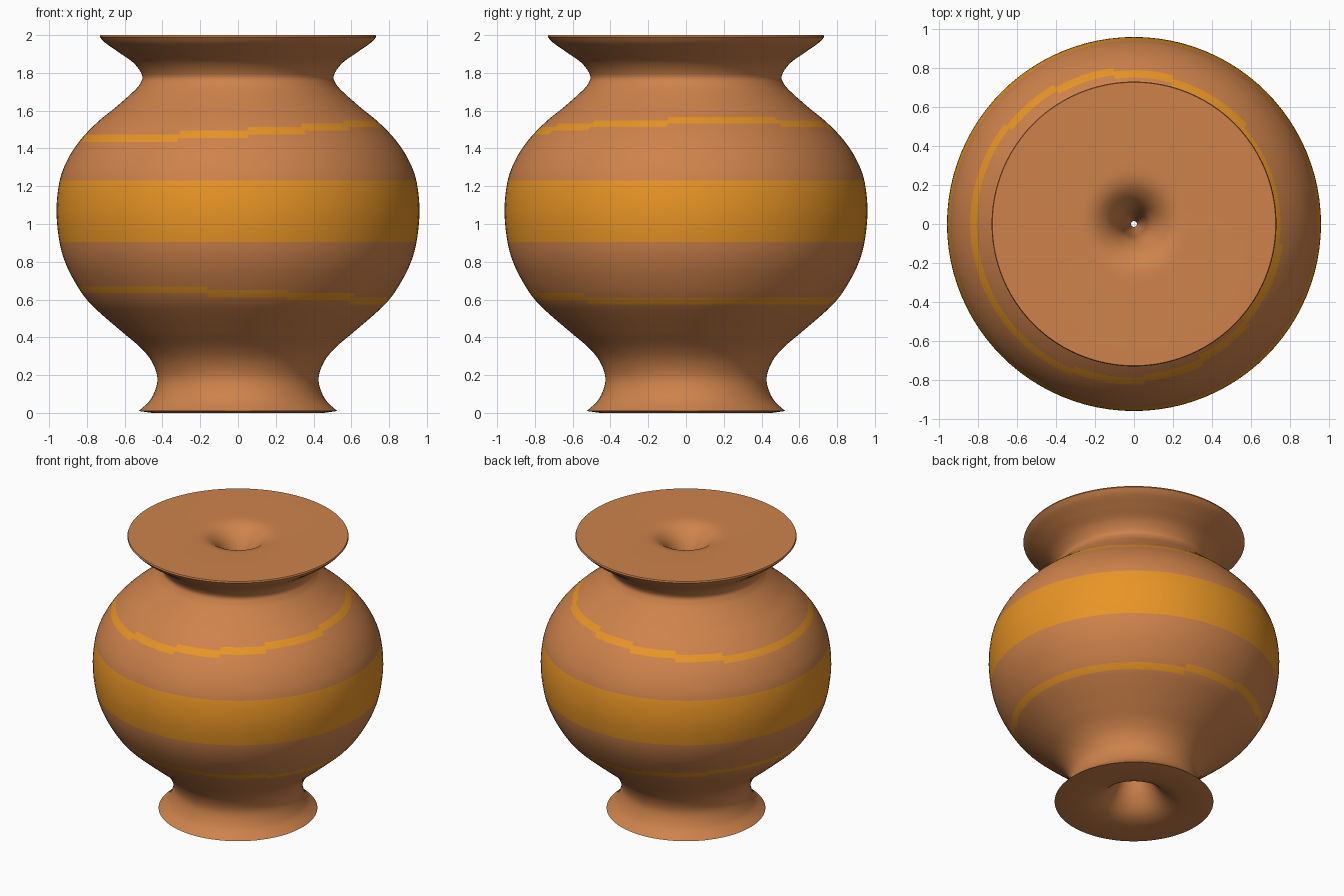
import bpy, bmesh, math

if "Cube" in bpy.data.objects:
    bpy.data.objects.remove(bpy.data.objects["Cube"])

SEGMENTS = 96
STEPS = 10

# Profile (radius, height): bottom funnel, outer wall, lip, top funnel
bore_bottom = [(0.015, 0.7), (0.05, 0.42), (0.08, 0.27), (0.135, 0.135), (0.205, 0.05), (0.29, 0.01), (0.38, 0.0)]
wall = [(0.525, 0.01), (0.46, 0.075), (0.427, 0.17), (0.45, 0.26), (0.51, 0.34),
        (0.615, 0.43), (0.72, 0.52), (0.79, 0.587), (0.85, 0.67), (0.91, 0.785), (0.945, 0.905),
        (0.961, 1.07), (0.944, 1.23), (0.9, 1.345), (0.834, 1.445), (0.743, 1.54), (0.645, 1.62),
        (0.56, 1.695), (0.52, 1.74), (0.507, 1.785), (0.55, 1.85), (0.63, 1.908),
        (0.7, 1.957), (0.732, 1.99)]
bore_top = [(0.31, 2.0), (0.24, 1.995), (0.18, 1.97), (0.12, 1.91), (0.075, 1.81), (0.055, 1.65), (0.015, 1.3)]


def smooth(points, steps):
    """Catmull-Rom curve through the points."""
    p = [points[0]] + points + [points[-1]]
    out = []
    for i in range(1, len(p) - 2):
        for s in range(steps):
            t = s / steps
            out.append(tuple(0.5 * (2 * b + (c - a) * t + (2 * a - 5 * b + 4 * c - d) * t * t
                                    + (3 * b - a - 3 * c + d) * t ** 3)
                             for a, b, c, d in zip(*p[i - 1:i + 3])))
    return out + [points[-1]]


def material(name, rgb):
    m = bpy.data.materials.new(name)
    m.diffuse_color = (*rgb, 1)
    m.use_nodes = True
    m.node_tree.nodes["Principled BSDF"].inputs["Base Color"].default_value = m.diffuse_color
    return m


def stepped(z):
    return round(z / 0.018) * 0.018


def is_painted(c):
    """Wide belly band plus two tilted, stepped thin stripes."""
    r = math.hypot(c.x, c.y)
    if r < 0.6:
        return False
    cx, cy = c.x / r, c.y / r
    upper = stepped(1.496 + 0.045 * cx + 0.013 * cy)
    lower = stepped(0.622 - 0.033 * cx - 0.01 * cy)
    return 0.905 < c.z < 1.23 or abs(c.z - upper) < 0.02 or abs(c.z - lower) < 0.018


profile = (smooth(bore_bottom, 4) + [(0.455, 0.0)] + smooth(wall, STEPS)
           + [(0.728, 2.0)] + smooth(bore_top, 4))

# Lathe the whole vase; a narrow bore joins the two funnels
bm = bmesh.new()
rings = []
for r, z in profile:
    rings.append([bm.verts.new((r * math.cos(a), r * math.sin(a), z))
                  for a in (2 * math.pi * k / SEGMENTS for k in range(SEGMENTS))])
for lo, hi in zip(rings, rings[1:] + rings[:1]):
    for k in range(SEGMENTS):
        n = (k + 1) % SEGMENTS
        f = bm.faces.new((lo[k], lo[n], hi[n], hi[k]))
        f.material_index = int(is_painted(f.calc_center_median()))
bmesh.ops.recalc_face_normals(bm, faces=bm.faces)

mesh = bpy.data.meshes.new("vase")
bm.to_mesh(mesh)
bm.free()
mesh.materials.append(material("clay", (0.62, 0.226, 0.071)))
mesh.materials.append(material("ochre_paint", (0.81, 0.3, 0.019)))
vase = bpy.data.objects.new("vase", mesh)
bpy.context.collection.objects.link(vase)
bpy.context.view_layer.objects.active = vase
vase.select_set(True)
bpy.ops.object.shade_smooth_by_angle(angle=math.radians(35))
